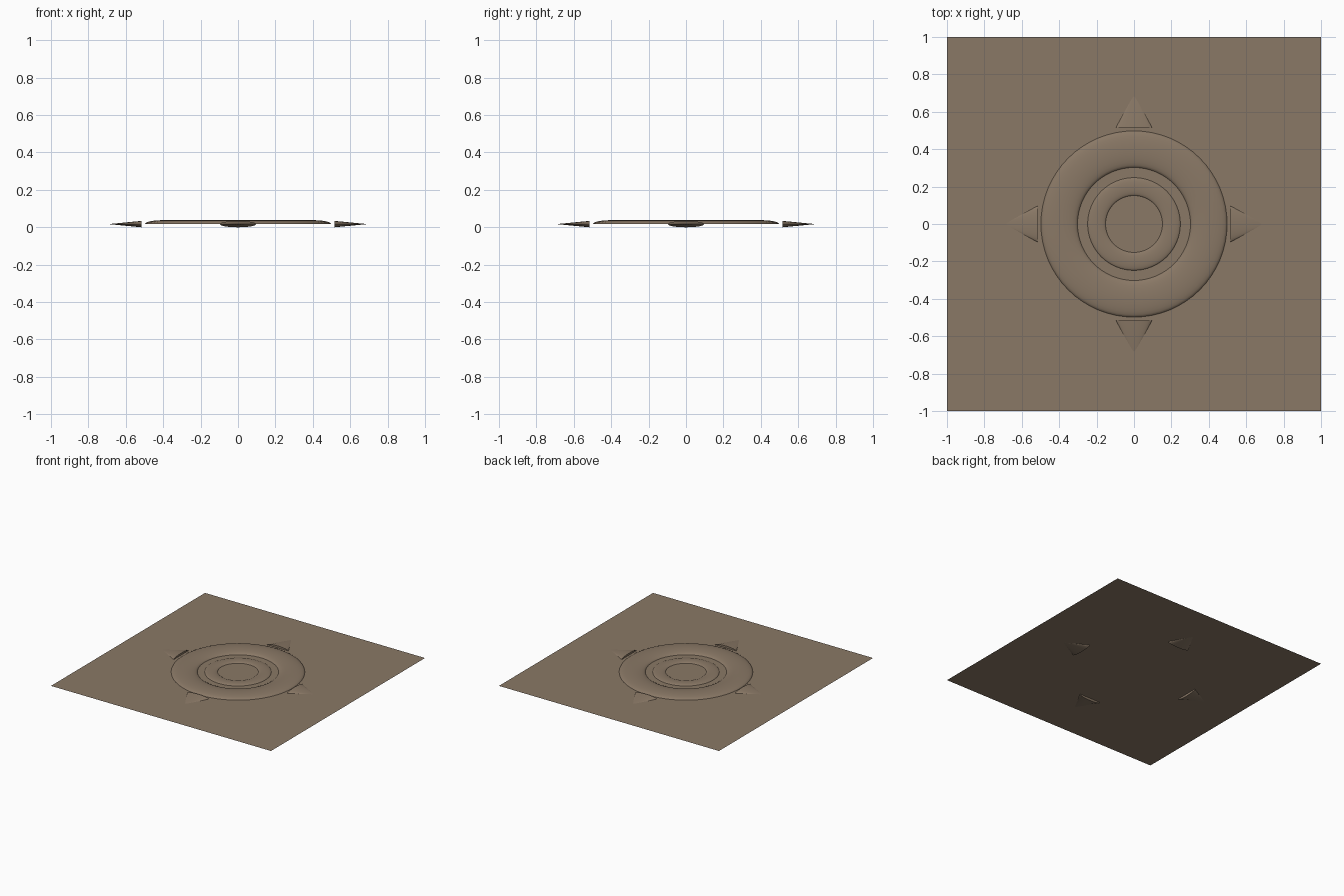
import bpy, bmesh, math

if "Cube" in bpy.data.objects:
    bpy.data.objects.remove(bpy.data.objects["Cube"])

PLANE_Z = 0.018

brown = bpy.data.materials.new("earth_brown")
brown.diffuse_color = (0.255, 0.19, 0.133, 1)
brown.use_nodes = True
brown.node_tree.nodes["Principled BSDF"].inputs["Base Color"].default_value = brown.diffuse_color


def add_object(name, bm, smooth=True):
    bmesh.ops.recalc_face_normals(bm, faces=bm.faces[:])
    mesh = bpy.data.meshes.new(name)
    bm.to_mesh(mesh)
    bm.free()
    mesh.materials.append(brown)
    ob = bpy.data.objects.new(name, mesh)
    bpy.context.collection.objects.link(ob)
    if smooth:
        bpy.ops.object.select_all(action='DESELECT')
        ob.select_set(True)
        bpy.context.view_layer.objects.active = ob
        bpy.ops.object.shade_smooth_by_angle(angle=math.radians(35))
    return ob


def raised_ring(name, radius, half_width, height, segments=64, steps=12):
    """Flattened half-round ring resting on the sheet."""
    bm = bmesh.new()
    loops = []
    for i in range(segments):
        a = 2 * math.pi * i / segments
        loop = []
        for j in range(steps + 1):
            t = math.pi * j / steps
            r = radius + half_width * math.cos(t)
            z = PLANE_Z + height * math.sin(t)
            loop.append(bm.verts.new((r * math.cos(a), r * math.sin(a), z)))
        loops.append(loop)
    for i in range(segments):
        p, q = loops[i], loops[(i + 1) % segments]
        for j in range(steps):
            bm.faces.new((p[j], q[j], q[j + 1], p[j + 1]))
    # make every face point up and away from the sheet
    ob = add_object(name, bm)
    if sum(p.normal.z for p in ob.data.polygons) < 0:
        ob.data.flip_normals()
    return ob


def flat_cone(name, angle, base=0.517, tip=0.692, half_width=0.097,
              half_height=0.017, segments=32):
    """Flattened cone lying in the sheet and pointing outwards."""
    bm = bmesh.new()
    c, s = math.cos(angle), math.sin(angle)

    def point(r, side, up):
        return bm.verts.new((r * c - side * s, r * s + side * c, 0.017 + up))

    apex = point(tip, 0, 0)
    rim = []
    for i in range(segments):
        t = 2 * math.pi * i / segments
        rim.append(point(base, half_width * math.cos(t), half_height * math.sin(t)))
    bm.faces.new(rim)
    for i in range(segments):
        bm.faces.new((rim[i], rim[(i + 1) % segments], apex))
    return add_object(name, bm)


# Square base sheet
bm = bmesh.new()
bm.faces.new([bm.verts.new((x, y, PLANE_Z))
              for x, y in ((-1, -1), (1, -1), (1, 1), (-1, 1))])
sheet = add_object("base_sheet", bm, smooth=False)
if sheet.data.polygons[0].normal.z < 0:
    sheet.data.flip_normals()

# Two concentric raised rings
raised_ring("outer_ring", 0.40, 0.098, 0.020)
raised_ring("inner_ring", 0.20, 0.048, 0.010)

# Four spikes around the outer ring
for i, side in enumerate(("right", "back", "left", "front")):
    flat_cone("spike_" + side, i * math.pi / 2)
